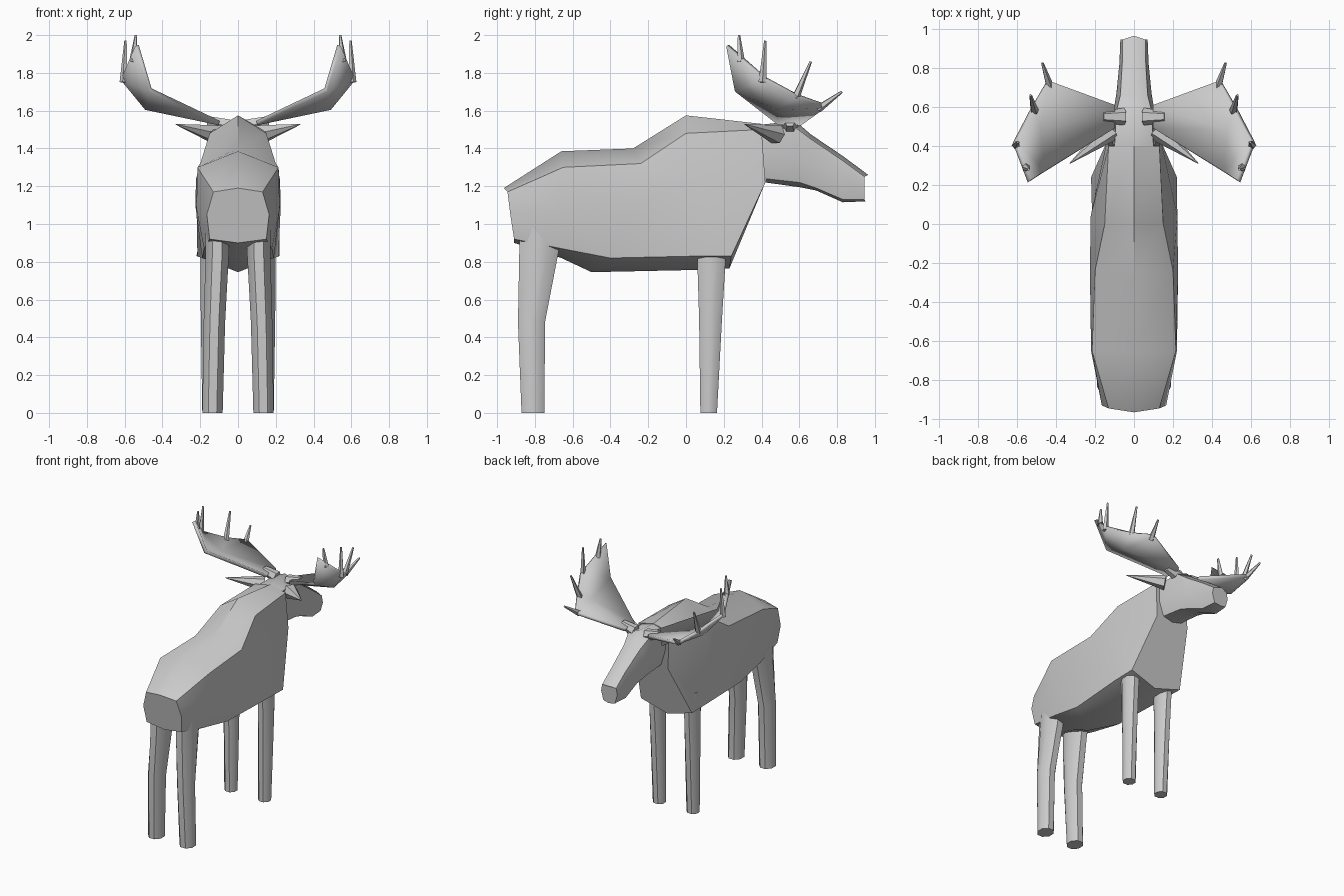
import bpy, bmesh, math
from mathutils import Vector

if "Cube" in bpy.data.objects:
    bpy.data.objects.remove(bpy.data.objects["Cube"])


def finish(name, bm, mirror=False, thickness=0.0, angle=45):
    bmesh.ops.recalc_face_normals(bm, faces=bm.faces)
    mesh = bpy.data.meshes.new(name)
    bm.to_mesh(mesh)
    bm.free()
    ob = bpy.data.objects.new(name, mesh)
    bpy.context.collection.objects.link(ob)
    bpy.ops.object.select_all(action='DESELECT')
    ob.select_set(True)
    bpy.context.view_layer.objects.active = ob
    bpy.ops.object.shade_smooth_by_angle(angle=math.radians(angle))
    if thickness:
        s = ob.modifiers.new("Thickness", 'SOLIDIFY')
        s.thickness = thickness
        s.offset = 0
    if mirror:
        m = ob.modifiers.new("Mirror", 'MIRROR')
        m.use_mirror_merge = False
    return ob


def skin(bm, rings):
    """Join closed rings of points into a capped tube."""
    vs = [[bm.verts.new(p) for p in r] for r in rings]
    n = len(vs[0])
    for a, b in zip(vs, vs[1:]):
        for i in range(n):
            bm.faces.new((a[i], a[(i + 1) % n], b[(i + 1) % n], b[i]))
    bm.faces.new(vs[0])
    bm.faces.new(vs[-1])


def half_loft(name, sections):
    """Loft from half sections, top to bottom, reflected in x."""
    bm = bmesh.new()
    skin(bm, [s + [(-x, y, z) for x, y, z in s[-2:0:-1]] for s in sections])
    return finish(name, bm)


def spike(bm, base, tip, r0, r1, sides=6):
    base, tip = Vector(base), Vector(tip)
    q = (tip - base).to_track_quat('Z', 'Y')
    ang = [math.tau * i / sides for i in range(sides)]
    skin(bm, [[c + q @ Vector((r * math.cos(a), r * math.sin(a), 0)) for a in ang]
              for c, r in ((base, r0), (tip, r1))])


def leg(name, rings, sides=8):
    bm = bmesh.new()
    ang = [math.tau * (i + 0.5) / sides for i in range(sides)]
    skin(bm, [[(x + rx * 1.06 * math.cos(a), y + ry * 1.06 * math.sin(a), z) for a in ang]
              for x, y, z, rx, ry in rings])
    return finish(name, bm, mirror=True)


# Body, rump to chest
half_loft("body", [
    [(0, -.965, 1.19), (.13, -.945, 1.17), (.165, -.93, 1.05), (.15, -.91, .92), (0, -.91, .90)],
    [(0, -.66, 1.385), (.215, -.65, 1.30), (.22, -.65, 1.08), (.18, -.66, .87), (0, -.66, .82)],
    [(0, -.28, 1.40), (.20, -.24, 1.32), (.226, -.24, 1.10), (.19, -.40, .82), (0, -.50, .745)],
    [(0, 0, 1.575), (.15, 0, 1.48), (.222, .04, 1.24), (.215, .05, .83), (0, .06, .757)],
    [(0, .40, 1.53), (.13, .40, 1.50), (.14, .42, 1.22), (.22, .24, .83), (0, .23, .765)],
])

# Head and muzzle
half_loft("head", [
    [(0, .385, 1.525), (.10, .39, 1.50), (.11, .40, 1.36), (.08, .42, 1.24), (0, .42, 1.22)],
    [(0, .58, 1.545), (.09, .58, 1.51), (.105, .58, 1.36), (.075, .60, 1.22), (0, .60, 1.195)],
    [(0, .66, 1.475), (.07, .66, 1.45), (.09, .67, 1.32), (.06, .69, 1.19), (0, .69, 1.177)],
    [(0, .83, 1.36), (.06, .83, 1.335), (.075, .82, 1.25), (.06, .83, 1.13), (0, .83, 1.115)],
    [(0, .965, 1.26), (.06, .945, 1.25), (.07, .945, 1.20), (.05, .945, 1.13), (0, .95, 1.12)],
])

# Legs: centre x, y, z, half width, half depth
leg("rear_leg", [(.135, -.81, 0, .055, .062), (.125, -.818, .48, .058, .073),
                 (.11, -.78, .84, .063, .105), (.11, -.76, 1.0, .065, .12)])
leg("front_leg", [(.145, .12, 0, .045, .045), (.148, .13, .50, .05, .062),
                  (.15, .135, .82, .05, .077), (.15, .135, .95, .05, .08)])

# Ears
bm = bmesh.new()
spike(bm, (.115, .48, 1.475), (.33, .31, 1.528), .055, .002)
finish("ear", bm, mirror=True)

# Antler palms: cupped sheet with thickness
bm = bmesh.new()
B0, B1, K, M, F, P, Q, R = [bm.verts.new(p) for p in (
    (.10, .49, 1.535), (.10, .61, 1.535), (.465, .265, 1.71), (.485, .48, 1.615),
    (.44, .735, 1.625), (.52, .59, 1.68), (.612, .42, 1.77), (.535, .22, 1.945))]
for f in ((B0, M, K), (B0, B1, M), (B1, F, M), (K, M, Q), (K, Q, R), (M, P, Q), (M, F, P)):
    bm.faces.new(f)
finish("antler_palm", bm, mirror=True, thickness=.025, angle=60)

# Antler roots and tines
bm = bmesh.new()
spike(bm, (.05, .55, 1.515), (.16, .55, 1.545), .045, .03)
for base, tip in (((.555, .29, 1.86), (.54, .28, 2.0)),
                  ((.605, .405, 1.75), (.595, .42, 1.97)),
                  ((.51, .58, 1.67), (.53, .66, 1.86)),
                  ((.43, .70, 1.61), (.47, .825, 1.70))):
    spike(bm, base, tip, .022, .007, 5)
finish("antler_tines", bm, mirror=True)
